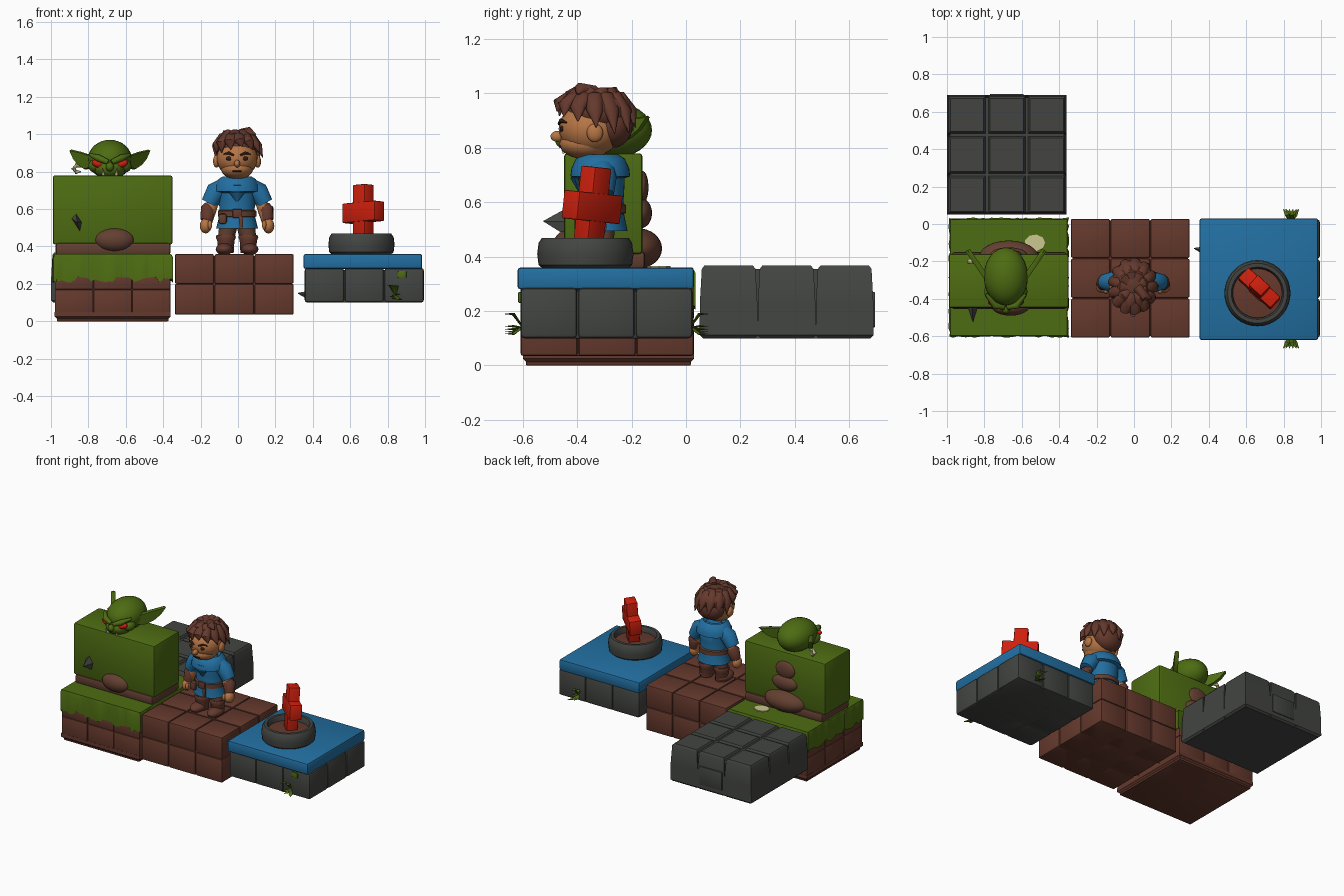
import bpy, bmesh, math, random
from mathutils import Vector, Euler

random.seed(4)
if "Cube" in bpy.data.objects:
    bpy.data.objects.remove(bpy.data.objects["Cube"])


def material(name, *rgb):
    m = bpy.data.materials.new(name)
    m.use_nodes = True
    m.diffuse_color = (*rgb, 1)
    m.node_tree.nodes["Principled BSDF"].inputs["Base Color"].default_value = (*rgb, 1)
    return m


GREEN = material("grass green", .075, .15, .006)
BROWN = material("clay brown", .13, .041, .026)
LEATHER = material("leather brown", .125, .05, .03)
GREY = material("stone grey", .056, .06, .054)
BLUE = material("cloth blue", .016, .16, .36)
RED = material("signal red", .62, .014, .004)
SKIN = material("warm skin", .47, .18, .06)
CREAM = material("bone cream", .6, .57, .28)
DARK = material("dark brown", .03, .012, .008)


def finish(name, bm, mat, angle=35):
    bmesh.ops.recalc_face_normals(bm, faces=bm.faces)
    me = bpy.data.meshes.new(name)
    bm.to_mesh(me)
    bm.free()
    ob = bpy.data.objects.new(name, me)
    bpy.context.collection.objects.link(ob)
    me.materials.append(mat)
    bpy.ops.object.select_all(action='DESELECT')
    ob.select_set(True)
    bpy.context.view_layer.objects.active = ob
    bpy.ops.object.shade_smooth_by_angle(angle=math.radians(angle))
    return ob


def loft(name, rings, mat, angle=35):
    bm = bmesh.new()
    rows = [[bm.verts.new(p) for p in ring] for ring in rings]
    n = len(rows[0])
    for a, b in zip(rows, rows[1:]):
        for i in range(n):
            bm.faces.new((a[i], a[(i + 1) % n], b[(i + 1) % n], b[i]))
    bm.faces.new(rows[0])
    bm.faces.new(rows[-1])
    return finish(name, bm, mat, angle)


def box(name, lo, hi, mat, bevel=.012, rot=(0, 0, 0), origin=None):
    lo, hi = Vector(lo), Vector(hi)
    bm = bmesh.new()
    bmesh.ops.create_cube(bm, size=1)
    bmesh.ops.scale(bm, vec=hi - lo, verts=bm.verts)
    if bevel:
        bmesh.ops.bevel(bm, geom=bm.edges[:], offset=bevel, segments=2, profile=.5, affect='EDGES')
    ob = finish(name, bm, mat)
    ob.location, ob.rotation_euler = (lo + hi) / 2, rot
    return ob


def blob(name, c, r, mat, rot=(0, 0, 0)):
    bm = bmesh.new()
    bmesh.ops.create_uvsphere(bm, u_segments=24, v_segments=16, radius=1)
    bmesh.ops.scale(bm, vec=r, verts=bm.verts)
    ob = finish(name, bm, mat, 60)
    ob.location, ob.rotation_euler = c, rot
    return ob


def tube(name, pts, radii, mat, n=12, flat=1):
    pts = [Vector(p) for p in pts]
    rings = []
    for i, (p, r) in enumerate(zip(pts, radii)):
        q = (pts[min(i + 1, len(pts) - 1)] - pts[max(i - 1, 0)]).to_track_quat('Z', 'Y')
        rings.append([p + q @ Vector((r * math.cos(2 * math.pi * k / n), r * flat * math.sin(2 * math.pi * k / n), 0))
                      for k in range(n)])
    return loft(name, rings, mat, 50 if n > 5 else 10)


def lathe(name, x, y, profile, mat, sy=1, n=36):
    return loft(name, [[(x + r * math.cos(2 * math.pi * k / n), y + sy * r * math.sin(2 * math.pi * k / n), z)
                        for k in range(n)] for r, z in profile], mat)


def rect(x0, x1, y0, y1, z):
    return [(x0, y0, z), (x1, y0, z), (x1, y1, z), (x0, y1, z)]


def paved_tile(name, lo, hi, levels, mat, gap=.004, bevel=.01):
    """3 x 3 stones per level around a solid core."""
    core = [a + .012 for a in lo[:2]] + [lo[2]], [a - .012 for a in hi]
    box(name + "_core", *core, mat, .004)
    sx, sy = (hi[0] - lo[0]) / 3, (hi[1] - lo[1]) / 3
    for z0, z1 in zip(levels, levels[1:]):
        for i in range(3):
            for j in range(3):
                x, y = lo[0] + i * sx, lo[1] + j * sy
                box(name + "_stone", (x + gap / 2, y + gap / 2, z0),
                    (x + sx - gap / 2, y + sy - gap / 2, z1), mat, bevel)


# Brown paved tile and dirt tile
paved_tile("clay_tile", (-.34, -.61, .035), (.3, .03, .36), (.035, .2, .36), BROWN)
paved_tile("dirt_tile", (-.98, -.6, 0), (-.36, .03, .25), (.02, .17, .26), BROWN, .002, .006)
loft("dirt_bottom", [rect(-.955, -.385, -.575, .005, 0), rect(-.98, -.36, -.6, .03, .025),
                     rect(-.98, -.36, -.6, .03, .05)], BROWN)

# Grass slab with a ragged hem
edge = []
for a, b in ((0, 1), (1, 2), (2, 3), (3, 0)):
    c = [Vector(p) for p in rect(-.99, -.35, -.605, .032, 0)]
    edge += [c[a].lerp(c[b], k / 28) for k in range(28)]
mid = Vector((-.67, -.285, 0))
hem = [random.uniform(.205, .24) for p in edge]
frill = [random.uniform(.98, 1.01) for p in edge]
loft("grass_slab", [[mid + (p - mid) * .97 + Vector((0, 0, h + .01)) for p, h in zip(edge, hem)],
                    [mid + (p - mid) * f + Vector((0, 0, h)) for p, h, f in zip(edge, hem, frill)],
                    [mid + (p - mid) * f + Vector((0, 0, .34)) for p, f in zip(edge, frill)],
                    [mid + (p - mid) * .975 + Vector((0, 0, .36)) for p in edge]], GREEN)
lathe("bone_patch", -.53, -.1, [(.055, .355), (.055, .366)], CREAM, .8, 9)

# Grey block with wedge-shaped joints
for i in range(3):
    for j in range(3):
        x, y = -1 + i * .2133, .05 + j * .2133
        rings = []
        for z, s in ((.1, .012), (.112, 0), (.23, .001), (.355, .008), (.368, .018)):
            rings.append(rect(x + s, x + .2133 - s, y + s, y + .2133 - s, z))
        loft("grey_block_stone", rings, GREY)
box("grey_block_core", (-.985, .065, .1), (-.375, .675, .355), GREY, 0)
box("grey_block_back_panel", (-.77, .682, .14), (-.59, .695, .27), GREY, .004)

# Stone tile with blue slab
paved_tile("stone_tile", (.355, -.61, .1), (.995, .025, .285), (.1, .285), GREY, .002, .015)
box("blue_slab", (.35, -.62, .28), (.985, .03, .36), BLUE, .012)
tube("stone_chip", [(.38, -.14, .14), (.32, -.13, .15)], [.025, .002], GREY, 5)
for y, s in ((-.61, -1), (.025, 1)):
    for k in range(6):
        a = -1 + k * .4
        tip = (.84 + .05 * math.sin(a), y + s * .055, .15 + .04 * math.cos(k * 2))
        tube("leaf", [(.84, y - s * .01, .14), ((.84 + tip[0]) / 2, y + s * .025, tip[2]), tip],
             [.006, .013, .001], GREEN, 6, .35)
box("moss", (.855, -.618, .23), (.9, -.6, .27), GREEN, .006)

# Round basin and leaning cross
PX, PY = .66, -.37
lathe("basin", PX, PY, [(.155, .355), (.172, .37), (.177, .41), (.172, .45), (.16, .468), (.14, .468),
                        (.132, .45), (.13, .4)], GREY)
lathe("basin_soil", PX, PY, [(.135, .38), (.135, .43), (.06, .44)], BROWN)
turn = Euler((math.radians(-6), 0, 0)).to_matrix() @ Euler((0, 0, math.radians(-43))).to_matrix()
rot = turn.to_euler()
box("cross_post", (PX + .01 - .045, -.345 - .037, .43), (PX + .01 + .045, -.345 + .037, .73), RED, .006, rot)
box("cross_arm", (PX + .01 - .118, -.345 - .04, .53), (PX + .01 + .118, -.345 + .04, .635), RED, .006, rot)

# Big green box with its plinth, spike and lumps
box("green_box", (-.99, -.448, .41), (-.35, -.16, .78), GREEN, .012)
box("box_plinth", (-.975, -.455, .355), (-.36, -.15, .42), LEATHER, .015)
loft("wall_spike", [[(-.89, -.445, .55), (-.865, -.445, .575), (-.835, -.445, .53), (-.845, -.445, .48)],
                    [(-.862 + k * .001, -.525, .53 + k % 2 * .001) for k in range(4)]], GREY, 10)
for c, r in (((-.66, -.435, .435), (.105, .055, .063)), ((-.67, -.18, .43), (.16, .092, .075)),
             ((-.67, -.165, .56), (.1, .04, .055)), ((-.675, -.16, .655), (.075, .022, .06))):
    blob("lump", c, r, LEATHER)

# Green creature's head
GX = -.685
blob("creature_skull", (GX, -.28, .865), (.118, .155, .105), GREEN)
blob("creature_muzzle", (GX, -.365, .815), (.085, .095, .06), GREEN)
blob("creature_nose", (GX, -.455, .825), (.022, .025, .024), GREEN)
for s in (-1, 1):
    blob("creature_eye", (GX + s * .062, -.416, .842), (.036, .022, .021), RED, (0, s * -.3, 0))
    tube("creature_brow", [(GX + s * .01, -.445, .85), (GX + s * .06, -.435, .872), (GX + s * .105, -.375, .89)],
         [.014, .019, .008], GREEN)
    tube("creature_tusk", [(GX + s * .035, -.445, .782), (GX + s * .04, -.465, .82)], [.009, .001], CREAM, 8)
    blob("creature_cheek", (GX + s * .08, -.36, .83), (.035, .05, .035), GREEN)
    outline = ((0, .82), (.06, .81), (.12, .835), (.165, .87), (.2, .918), (.1, .905), (0, .885))
    ear = []
    for d, k in ((-.014, .9), (0, 1), (.014, .9)):
        ear.append([(GX + s * (.095 + u * .55 + d * .85), -.3 + u * .8 - d * .5, .86 + (z - .86) * k)
                    for u, z in outline])
    loft("creature_ear", ear, GREEN)
tube("ear_bone", [(-.835, -.2, .825), (-.865, -.2, .835), (-.88, -.2, .815), (-.865, -.2, .797), (-.84, -.2, .8)],
     [.004, .012, .014, .012, .003], CREAM, 8)

# Boy: legs, boots, arms
BX, BY = -.005, -.31
for s in (-1, 1):
    x = BX + s * .06
    tube("leg", [(BX + s * .045, BY, .52), (x, BY, .44)], [.05, .043], LEATHER)
    tube("boot_shaft", [(x, BY, .365), (x, BY, .43), (x, BY, .45), (x, BY, .462)], [.042, .046, .054, .048], BROWN)
    blob("boot_foot", (x + s * .008, BY - .03, .385), (.046, .075, .032), BROWN)
    tube("sleeve", [(BX + s * .06, BY, .72), (BX + s * .115, BY, .69), (BX + s * .148, BY, .63)],
         [.05, .055, .045], BLUE)
    tube("arm", [(BX + s * .12, BY, .67), (BX + s * .16, BY - .01, .53)], [.035, .028], SKIN)
    tube("bracer", [(BX + s * .142, BY, .615), (BX + s * .152, BY, .6), (BX + s * .163, BY - .01, .54)],
         [.034, .043, .034], BROWN)
    blob("hand", (BX + s * .168, BY - .02, .51), (.031, .038, .04), SKIN)
    blob("thumb", (BX + s * .145, BY - .05, .515), (.012, .014, .024), SKIN)

# Boy: tunic, belt, cowl
lathe("tunic", BX, BY, [(.07, .5), (.112, .495), (.092, .575), (.098, .65), (.1, .7), (.07, .74), (.05, .77)], BLUE, .85)
lathe("belt", BX, BY, [(.09, .555), (.103, .56), (.103, .59), (.09, .596)], LEATHER, .87)
box("belt_buckle", (BX - .024, BY - .097, .553), (BX + .024, BY - .08, .6), BROWN, .004)
box("belt_strap", (BX + .01, BY - .1, .5), (BX + .032, BY - .085, .56), LEATHER, .004)
box("pouch", (BX - .1, BY - .09, .52), (BX - .055, BY - .05, .575), LEATHER, .012)
lathe("cowl", BX, BY - .005, [(.07, .68), (.122, .695), (.118, .725), (.1, .76), (.075, .775), (.05, .755)], BLUE, .9)
tube("cowl_front", [(BX, BY - .095, .725), (BX, BY - .1, .69), (BX, BY - .085, .64)], [.05, .045, .005], BLUE, 10, .35)

# Boy: face
blob("head", (BX, -.35, .87), (.11, .118, .1), SKIN)
blob("jaw", (BX, -.37, .815), (.085, .095, .056), SKIN)
blob("nose", (BX, -.473, .842), (.016, .025, .02), SKIN)
tube("mouth", [(BX - .025, -.463, .803), (BX + .025, -.463, .803)], [.004, .004], DARK, 8)
for s in (-1, 1):
    blob("ear", (BX + s * .11, -.335, .855), (.018, .03, .034), SKIN)
    blob("eye", (BX + s * .042, -.456, .87), (.017, .008, .011), DARK)
    tube("eyebrow", [(BX + s * .018, -.467, .888), (BX + s * .045, -.46, .9), (BX + s * .072, -.44, .893)],
         [.005, .008, .003], DARK, 8)

# Boy: layered hair
blob("hair_cap", (BX, -.315, .935), (.115, .122, .082), BROWN)
blob("hair_back", (BX, -.27, .885), (.1, .075, .085), BROWN)
for tier, (count, reach, drop) in enumerate(((13, 1, 0), (9, .72, .045))):
    for k in range(count):
        a = 2 * math.pi * (k + .5 * tier) / count
        cx, cy = math.cos(a), math.sin(a)
        rise = max(0, -cy) * .055
        tip_z = .865 + rise * 1.3 + drop + random.uniform(-.02, .015)
        tube("hair_lock", [(BX + cx * .03, -.34 + cy * .03, 1.0),
                           (BX + cx * .08 * reach, -.335 + cy * .095 * reach, .985 + drop * .4),
                           (BX + cx * .115 * reach, -.335 + cy * .135 * reach, .935 + rise * .5 + drop * .6),
                           (BX + cx * .125 * reach + .012, -.33 + cy * .145 * reach, tip_z)],
             [.02, .034, .03, .002], BROWN, 10, .7)
tube("hair_quiff", [(.02, -.34, 1.0), (.06, -.39, 1.015), (.095, -.4, 1.0)], [.03, .024, .002], BROWN, 10)
